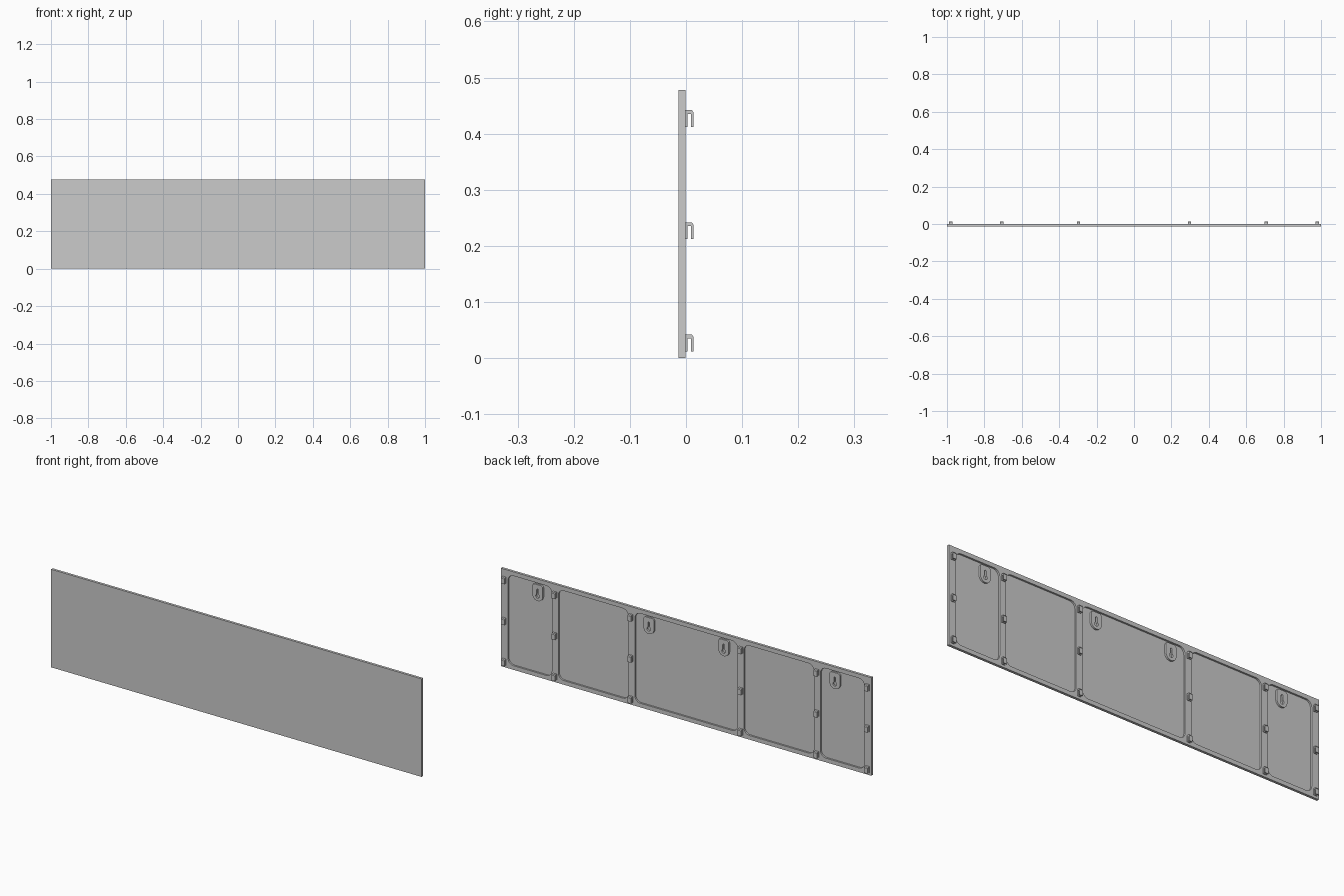
import bpy, bmesh, math

if "Cube" in bpy.data.objects:
    bpy.data.objects.remove(bpy.data.objects["Cube"])

FRONT, BACK, HOOK_Y = -0.0135, -0.001, 0.0133
HEIGHT = 0.478
FLOOR = -0.0095          # y of the pocket floor


def prism(name, pts, axis, lo, hi):
    """Extrude a 2D outline along y (pts are x,z) or along x (pts are y,z)."""
    bm = bmesh.new()
    at = (lambda a, b, t: (a, t, b)) if axis == 'y' else (lambda a, b, t: (t, a, b))
    face = bm.faces.new([bm.verts.new(at(a, b, lo)) for a, b in pts])
    ext = bmesh.ops.extrude_face_region(bm, geom=[face])
    moved = [v for v in ext['geom'] if isinstance(v, bmesh.types.BMVert)]
    d = hi - lo
    bmesh.ops.translate(bm, verts=moved, vec=(0, d, 0) if axis == 'y' else (d, 0, 0))
    bmesh.ops.recalc_face_normals(bm, faces=bm.faces)
    me = bpy.data.meshes.new(name)
    bm.to_mesh(me)
    bm.free()
    ob = bpy.data.objects.new(name, me)
    bpy.context.collection.objects.link(ob)
    return ob


def rounded(x0, x1, z0, z1, r_bot, r_top, n=6):
    """Rounded rectangle with separate bottom and top radii."""
    out = []
    for cx, cz, r, start in ((x1 - r_bot, z0 + r_bot, r_bot, 270), (x1 - r_top, z1 - r_top, r_top, 0),
                             (x0 + r_top, z1 - r_top, r_top, 90), (x0 + r_bot, z0 + r_bot, r_bot, 180)):
        for i in range(n + 1):
            a = math.radians(start + 90 * i / n)
            out.append((cx + r * math.cos(a), cz + r * math.sin(a)))
    return out


def cut(target, cutter):
    m = target.modifiers.new('cut', 'BOOLEAN')
    m.operation, m.solver, m.object = 'DIFFERENCE', 'EXACT', cutter
    bpy.context.view_layer.objects.active = target
    bpy.ops.object.modifier_apply(modifier=m.name)
    bpy.data.objects.remove(cutter)


# Flat drawer-front style panel with five rounded pockets in the back
panel = prism('panel', [(-1, 0), (1, 0), (1, HEIGHT), (-1, HEIGHT)], 'y', FRONT, BACK)
for x0, x1 in ((-0.962, -0.725), (-0.69, -0.312), (-0.277, 0.277), (0.312, 0.69), (0.725, 0.962)):
    cut(panel, prism('pocket_cutter', rounded(x0, x1, 0.02, HEIGHT - 0.02, 0.03, 0.03), 'y', FLOOR, 0.02))

# Hanger bosses with a keyhole, standing on the pocket floor
for i, x in enumerate((-0.802, -0.202, 0.202, 0.802)):
    boss = prism(f'keyhole_boss_{i}', rounded(x - 0.028, x + 0.028, 0.37, 0.45, 0.0275, 0.012),
                 'y', FLOOR - 0.001, BACK)
    k = 0.394
    hole = [(x + 0.010 * math.cos(math.radians(a)), k + 0.010 * math.sin(math.radians(a)))
            for a in range(120, 421, 20)]
    slot = [(x + 0.005 * math.cos(math.radians(a)), k + 0.030 + 0.005 * math.sin(math.radians(a)))
            for a in range(0, 181, 30)]
    cut(boss, prism('keyhole_cutter', hole + slot, 'y', FLOOR, 0.02))

# Rear hooks: base plate, top arm and outer lip, open at the bottom
w = 0.009
for z in (0.012, 0.212, 0.412):
    b, t = BACK - 0.001, z + 0.03
    outline = [(b, z), (0.003, z), (0.003, t - 0.007), (0.009, t - 0.007), (0.009, z),
               (HOOK_Y, z), (HOOK_Y, t - 0.004), (HOOK_Y - 0.003, t), (b, t)]
    for x in (-0.98, -0.707, -0.297, 0.297, 0.707, 0.98):
        prism('rear_hook', outline, 'x', x - w, x + w)
